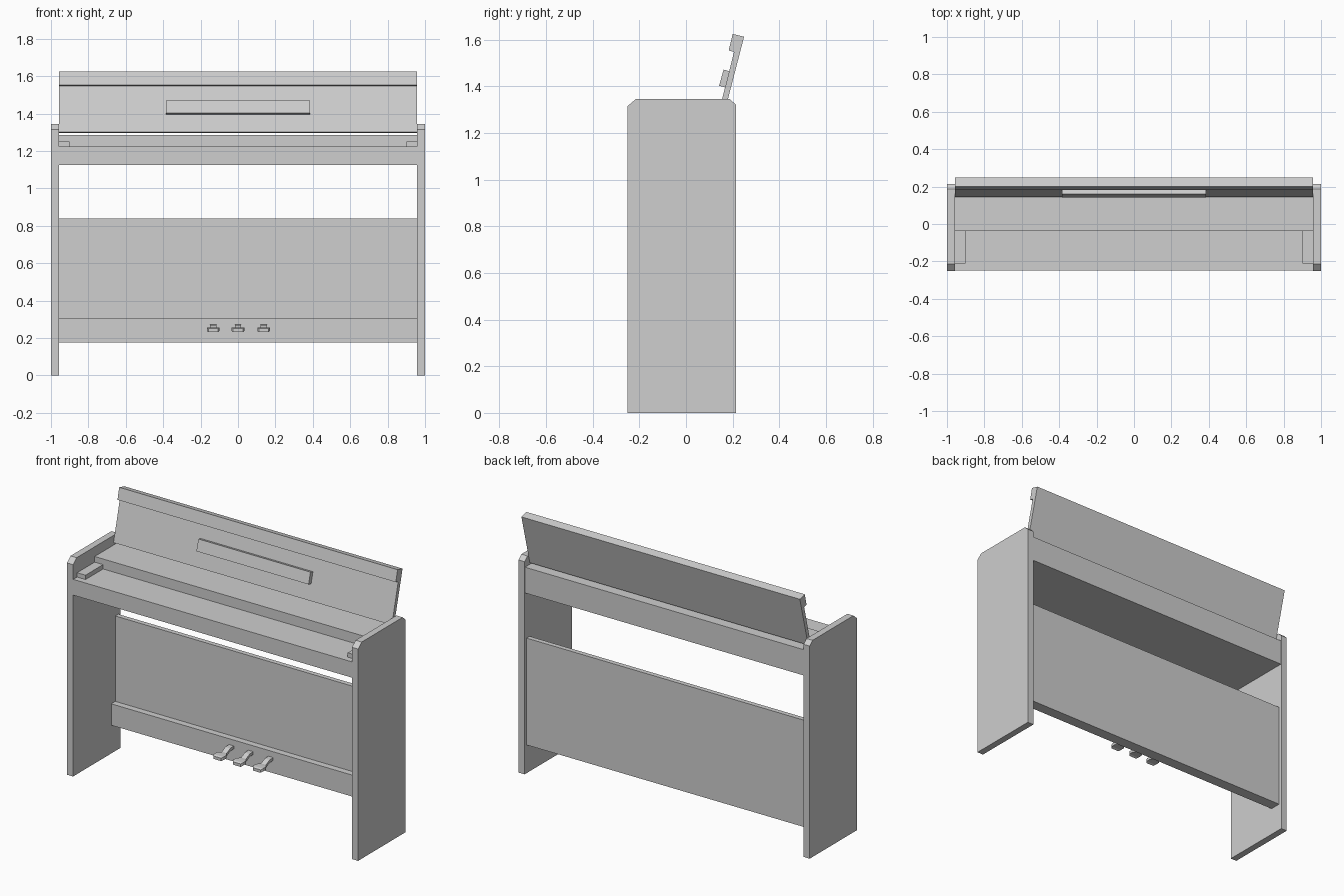
import bpy
import bmesh

default = bpy.data.objects.get("Cube")
if default:
    bpy.data.objects.remove(default, do_unlink=True)

# Single body colour
grey = bpy.data.materials.new("light grey")
grey.use_nodes = True
COLOUR = (0.62, 0.62, 0.62, 1)
grey.diffuse_color = COLOUR
grey.node_tree.nodes["Principled BSDF"].inputs["Base Color"].default_value = COLOUR


def finish(name, bm):
    bmesh.ops.recalc_face_normals(bm, faces=bm.faces)
    mesh = bpy.data.meshes.new(name)
    bm.to_mesh(mesh)
    bm.free()
    mesh.materials.append(grey)
    obj = bpy.data.objects.new(name, mesh)
    bpy.context.collection.objects.link(obj)
    return obj


def extrude_profile(name, profile, x0, x1):
    """Extrude a closed (y, z) outline from x0 to x1."""
    bm = bmesh.new()
    face = bm.faces.new([bm.verts.new((x0, y, z)) for y, z in profile])
    moved = bmesh.ops.extrude_face_region(bm, geom=[face])["geom"]
    verts = [v for v in moved if isinstance(v, bmesh.types.BMVert)]
    bmesh.ops.translate(bm, vec=(x1 - x0, 0, 0), verts=verts)
    return finish(name, bm)


def box(name, x0, x1, y0, y1, z0, z1):
    return extrude_profile(name, [(y0, z0), (y1, z0), (y1, z1), (y0, z1)], x0, x1)


def pedal(name, x):
    """Loft a thin slab from a narrow stem to a wide, lower foot plate."""
    stations = [(0.13, 0.017, 0.272), (0.09, 0.017, 0.27), (0.055, 0.017, 0.253),
                (0.03, 0.034, 0.255), (0.0, 0.034, 0.255), (-0.012, 0.026, 0.25)]
    thick = 0.018
    bm = bmesh.new()
    rings = [[bm.verts.new((x + sx * w, y, z - dz))
              for sx, dz in ((-1, 0), (1, 0), (1, thick), (-1, thick))]
             for y, w, z in stations]
    for a, b in zip(rings, rings[1:]):
        for i in range(4):
            j = (i + 1) % 4
            bm.faces.new((a[i], a[j], b[j], b[i]))
    bm.faces.new(rings[0])
    bm.faces.new(rings[-1])
    return finish(name, bm)


IN = 0.958  # inner face of the side panels

# Side panels with chamfered top corners, and key end blocks
side = [(-0.25, 0), (0.215, 0), (0.215, 1.32), (0.187, 1.345),
        (-0.215, 1.345), (-0.25, 1.315)]
for label, s in (("left", 1), ("right", -1)):
    extrude_profile(label + "_side_panel", side, s * IN, s)
    box(label + "_key_block", s * 0.9, s * IN, -0.21, -0.035, 1.22, 1.25)

# Stepped keyboard case
case = [(-0.248, 1.125), (0.212, 1.125), (0.212, 1.285),
        (-0.038, 1.285), (-0.038, 1.223), (-0.248, 1.223)]
extrude_profile("keyboard_case", case, -IN, IN)

# Open lid with a folded front lip, and music rest
lid = [(0.144, 1.302), (0.167, 1.296), (0.249, 1.612), (0.2, 1.624),
       (0.183, 1.553), (0.206, 1.547)]
extrude_profile("lid", lid, -0.956, 0.956)
rest = [(0.142, 1.402), (0.168, 1.395), (0.187, 1.464), (0.161, 1.471)]
extrude_profile("music_rest", rest, -0.385, 0.385)

# Lower back panel and pedal rail
box("back_panel", -IN, IN, 0.165, 0.195, 0.175, 0.838)
box("pedal_rail", -IN, IN, 0.125, 0.165, 0.175, 0.308)

# Pedals
for label, x in (("left", 0.137), ("middle", 0), ("right", -0.133)):
    pedal(label + "_pedal", x)
